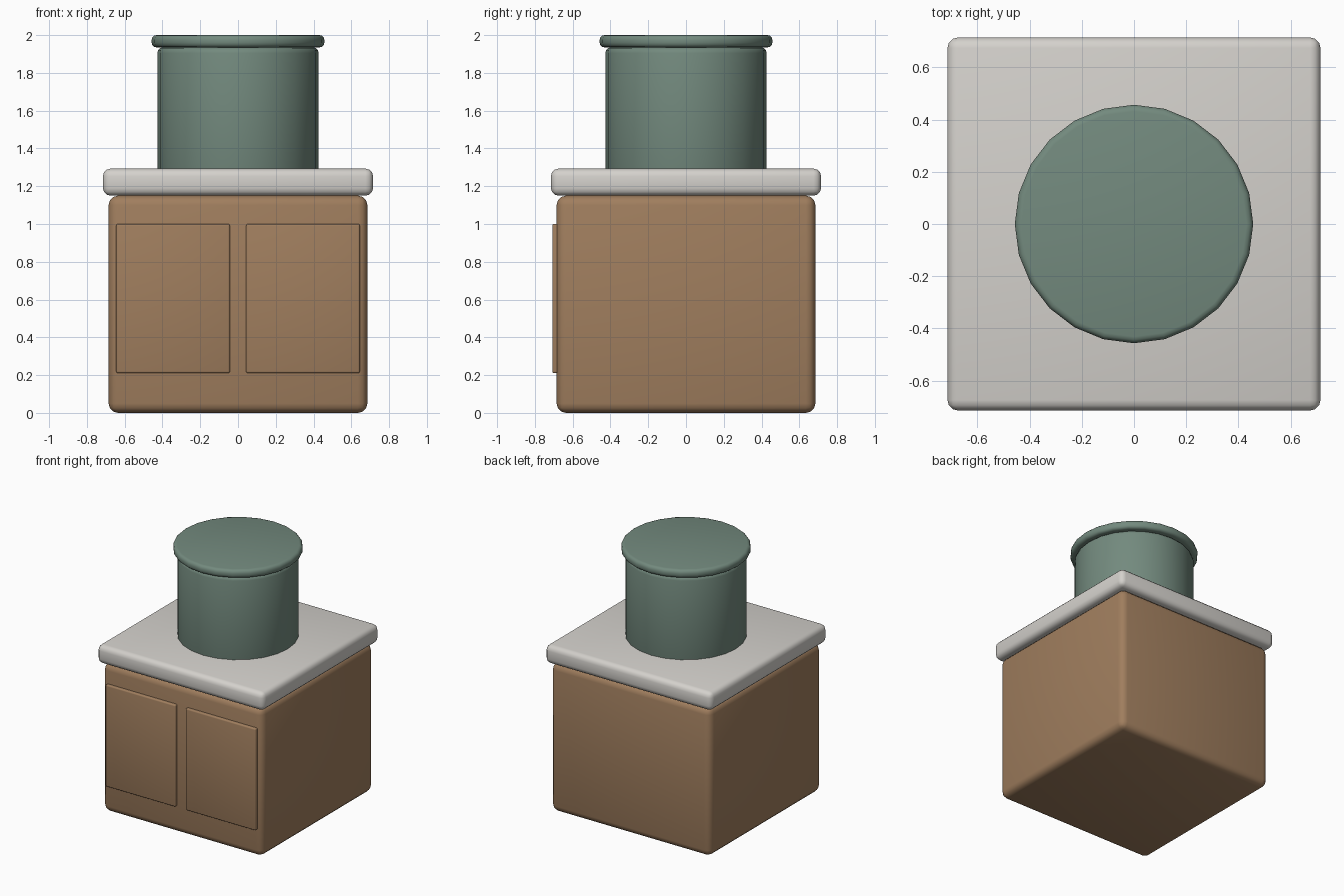
import bpy, math

if "Cube" in bpy.data.objects:
    bpy.data.objects.remove(bpy.data.objects["Cube"])

def material(name, srgb):
    m = bpy.data.materials.new(name)
    lin = [((c / 255 + 0.055) / 1.055) ** 2.4 for c in srgb]
    m.diffuse_color = (*lin, 1)
    m.use_nodes = True
    m.node_tree.nodes["Principled BSDF"].inputs["Base Color"].default_value = m.diffuse_color
    return m

wood = material("brown_wood", (160, 126, 94))
stone = material("pale_stone", (212, 209, 204))
green = material("muted_green", (115, 138, 126))

def finish(ob, name, mat, bevel, segments=3):
    ob.name = name
    ob.data.materials.append(mat)
    bpy.ops.object.transform_apply(location=False, rotation=False, scale=True)
    b = ob.modifiers.new("soft_edges", 'BEVEL')
    b.width, b.segments = bevel, segments
    b.limit_method, b.angle_limit = 'ANGLE', math.radians(40)
    bpy.ops.object.modifier_apply(modifier=b.name)
    bpy.ops.object.shade_smooth_by_angle(angle=math.radians(35))

def box(name, x, y, z, mat, bevel):
    bpy.ops.mesh.primitive_cube_add(size=1, location=[(a + b) / 2 for a, b in (x, y, z)])
    ob = bpy.context.object
    ob.scale = [b - a for a, b in (x, y, z)]
    finish(ob, name, mat, bevel)

def drum(name, r, z0, z1, mat, bevel):
    bpy.ops.mesh.primitive_cylinder_add(vertices=24, radius=r, depth=z1 - z0,
                                        location=(0, 0, (z0 + z1) / 2))
    finish(bpy.context.object, name, mat, bevel)

# Cabinet body and countertop
box("cabinet", (-0.685, 0.685), (-0.685, 0.685), (0, 1.15), wood, 0.05)
box("countertop", (-0.715, 0.715), (-0.715, 0.715), (1.15, 1.293), stone, 0.04)

# Pair of front doors
for side, x in (("left", (-0.645, -0.043)), ("right", (0.043, 0.645))):
    box(side + "_door", x, (-0.708, -0.66), (0.21, 1.0), wood, 0.01)

# Round canister with overhanging lid
drum("canister", 0.427, 1.25, 1.935, green, 0.03)
drum("lid", 0.457, 1.935, 2.0, green, 0.025)
